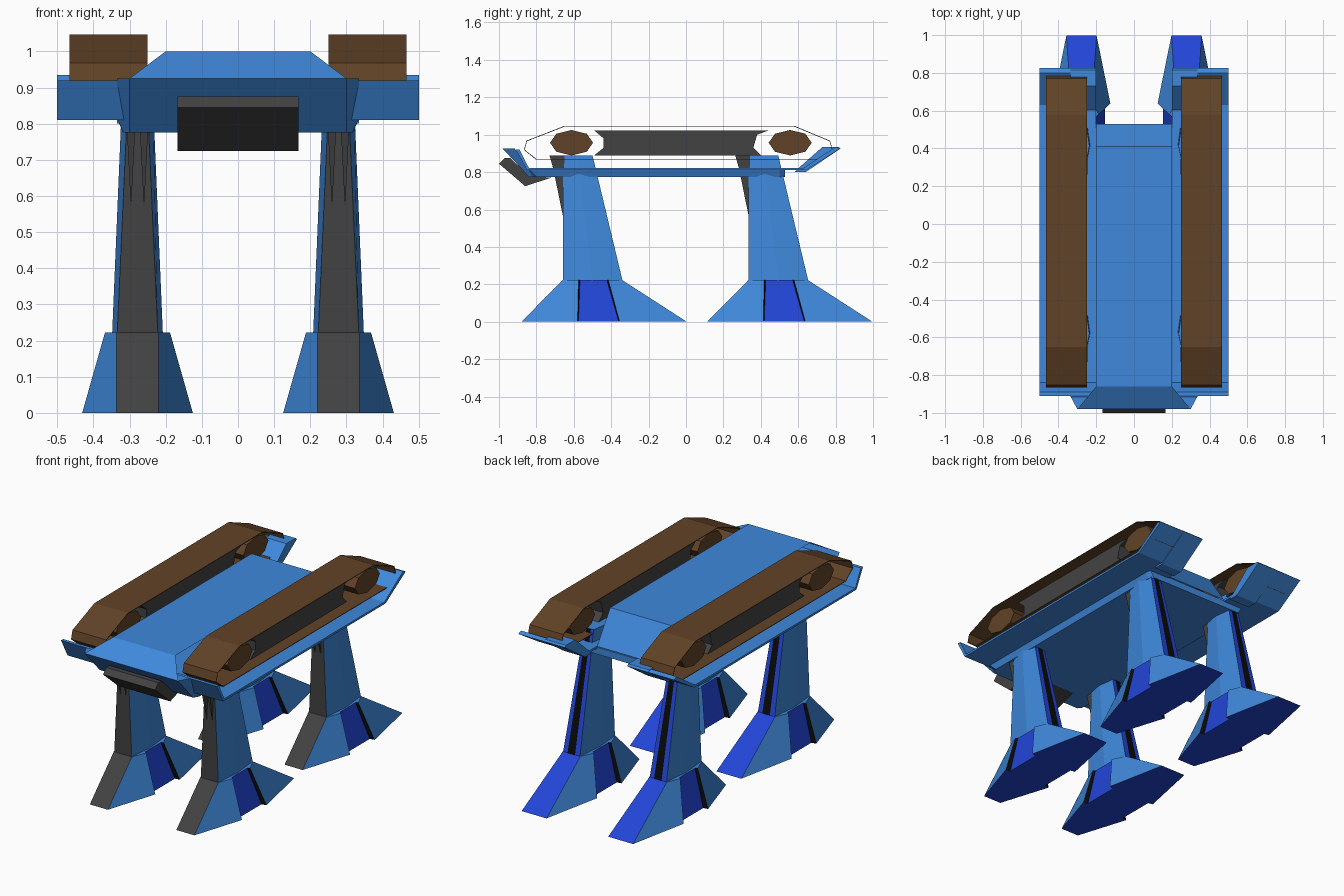
import bpy
from math import sin, cos, pi

if "Cube" in bpy.data.objects:
    bpy.data.objects.remove(bpy.data.objects["Cube"])


def material(name, rgb):
    m = bpy.data.materials.new(name)
    m.diffuse_color = (*rgb, 1)
    m.use_nodes = True
    m.node_tree.nodes["Principled BSDF"].inputs["Base Color"].default_value = m.diffuse_color
    return m


SKY = material("light_blue", (0.05, 0.25, 0.72))
ROYAL = material("royal_blue", (0.016, 0.06, 0.68))
BROWN = material("brown", (0.12, 0.055, 0.02))
DARK = material("dark_grey", (0.055, 0.055, 0.055))
BLACK = material("black", (0.003, 0.003, 0.003))


def build(name, verts, faces, mats, slots=None):
    me = bpy.data.meshes.new(name)
    me.from_pydata(verts, [], faces)
    for m in mats:
        me.materials.append(m)
    for i, s in (slots or {}).items():
        me.polygons[i].material_index = s
    me.validate()
    ob = bpy.data.objects.new(name, me)
    bpy.context.collection.objects.link(ob)
    return ob


def prism(name, profile, x0, x1, mat, caps=True):
    """Extrude a counter-clockwise (y, z) profile along x."""
    n = len(profile)
    verts = [(x, y, z) for x in (x0, x1) for y, z in profile]
    faces = [(i, (i + 1) % n, (i + 1) % n + n, i + n)[::-1] for i in range(n)]
    if caps:
        faces += [tuple(range(n))[::-1], tuple(range(n, 2 * n))]
    return build(name, verts, faces, [mat])


def loft(name, cx, oy, low, high, mats, slots=None):
    """Join two mirrored outlines; each is a front-to-back list of (y, half width, z)."""
    n = len(low)
    verts = []
    for ring in (low, high):
        verts += [(cx + h, y + oy, z) for y, h, z in ring]
        verts += [(cx - h, y + oy, z) for y, h, z in reversed(ring)]
    k = 2 * n
    faces = [(i, (i + 1) % k, (i + 1) % k + k, i + k) for i in range(k)]
    for i in range(n - 1):
        a, b, c, d = i, i + 1, k - 2 - i, k - 1 - i
        faces += [(d, c, b, a), (a + k, b + k, c + k, d + k)]
    return build(name, verts, faces, mats, slots)


def at(z, pts):
    return [(y, h, z) for y, h in pts]


# Hull with an upturned front lip
loft("hull", 0, 0,
     [(-.84, .30, .775), (-.82, .315, .775), (-.80, .318, .775), (.50, .318, .775), (.53, .30, .775)],
     [(-.98, .30, .925), (-.915, .335, .925), (-.84, .335, .815), (.50, .335, .815), (.53, .33, .815)],
     [SKY])

# Raised deck: open sheet with sloping ends
build("raised_deck",
      [(s * h, y, z) for y, h, z in ((-.98, .3, .925), (-.86, .2, 1), (.41, .2, 1), (.53, .2, .82))
       for s in (-1, 1)],
      [(0, 1, 3, 2), (2, 3, 5, 4), (4, 5, 7, 6)], [SKY])

# Nose block under the front lip
prism("nose_block", [(-1, .845), (-.86, .725), (-.72, .77), (-.84, .78), (-.94, .875), (-.97, .875)],
      -.167, .167, DARK)

# Outlines shared by both tracks
belt = [(-.65, 1.043), (-.85, .965), (-.863, .92), (-.80, .87),
        (.73, .87), (.78, .92), (.767, .965), (.58, 1.043)]
plate = [(-.91, .92), (-.85, .81), (.64, .81), (.825, .925), (.80, .935), (.63, .822), (-.84, .822), (-.89, .92)]
rear_lip = [(.58, .80), (.64, .80), (.825, .925), (.815, .935), (.73, .935), (.60, .82)]
panel = [(-.49, 1.022), (-.44, .98), (-.44, .93), (-.49, .89), (.40, .89), (.36, .93), (.38, 1.0), (.44, 1.022)]

for side, s in (("left", -1), ("right", 1)):
    def span(a, b):
        return sorted((s * a, s * b))

    # Side plate with its thicker inner rear end
    prism(f"{side}_side_plate", plate, *span(.2, .5), SKY)
    prism(f"{side}_rear_lip", rear_lip, *span(.2, .335), SKY)
    # Track belt: a thin open-sided loop
    loop = prism(f"{side}_track_belt", belt, *span(.25, .466), BROWN, caps=False)
    skin = loop.modifiers.new("thin_skin", 'SOLIDIFY')
    skin.thickness = 0.004
    # Inner panel and wheels
    prism(f"{side}_track_panel", panel, *span(.28, .42), DARK)
    for end, y in (("front", -.612), ("rear", .557)):
        wheel = [(y + .115 * cos(i * pi / 4), .957 + .068 * sin(i * pi / 4)) for i in range(8)]
        prism(f"{side}_{end}_wheel", wheel, *span(.275, .441), BROWN)

    for end, oy in (("front", 0), ("rear", .993)):
        cx = s * .278
        # Flared foot with recessed side panels
        n = 6
        slots = {2: 1, 2 * n - 4: 1, n - 1: 1, 2 * n - 1: 2}
        slots.update({i: 3 for i in (1, 3, 2 * n - 3, 2 * n - 5)})
        slots.update({i: 1 for i in range(2 * n, 4 * n - 2, 2)})
        loft(f"{side}_{end}_foot", cx, oy,
             at(0, [(-.88, .058), (-.58, .153), (-.575, .125), (-.36, .125), (-.355, .153), (.004, .08)]),
             at(.222, [(-.66, .058), (-.575, .09), (-.567, .078), (-.423, .078), (-.415, .09), (-.34, .056)]),
             [SKY, ROYAL, DARK, BLACK], slots)
        # Tapered upper leg
        loft(f"{side}_{end}_leg", cx, oy,
             at(.222, [(-.658, .056), (-.50, .07), (-.34, .054)]),
             at(.89, [(-.658, .026), (-.58, .042), (-.50, .03)]),
             [SKY, ROYAL, DARK], {2: 1, 5: 2})
        # Black strip down the back of the leg
        build(f"{side}_{end}_leg_strip",
              [(cx + h, y + oy, z) for h, y, z in
               ((-.024, -.337, .222), (.024, -.337, .222), (.014, -.497, .89), (-.014, -.497, .89))],
              [(1, 0, 3, 2)], [BLACK])
        # Pointed braces in front of the leg
        for j, dx in enumerate((-.018, .018)):
            build(f"{side}_{end}_brace_{j + 1}",
                  [(cx + dx + a, y + oy, z) for a, y, z in
                   ((-.013, -.73, .89), (.013, -.73, .89), (.015, -.65, .89), (-.015, -.65, .89),
                    (-.013, -.71, .82), (.013, -.71, .82), (0, -.657, .56))],
                  [(0, 3, 2, 1), (0, 1, 5, 4), (4, 5, 6), (0, 4, 6, 3), (1, 2, 6, 5), (2, 3, 6)],
                  [DARK])
